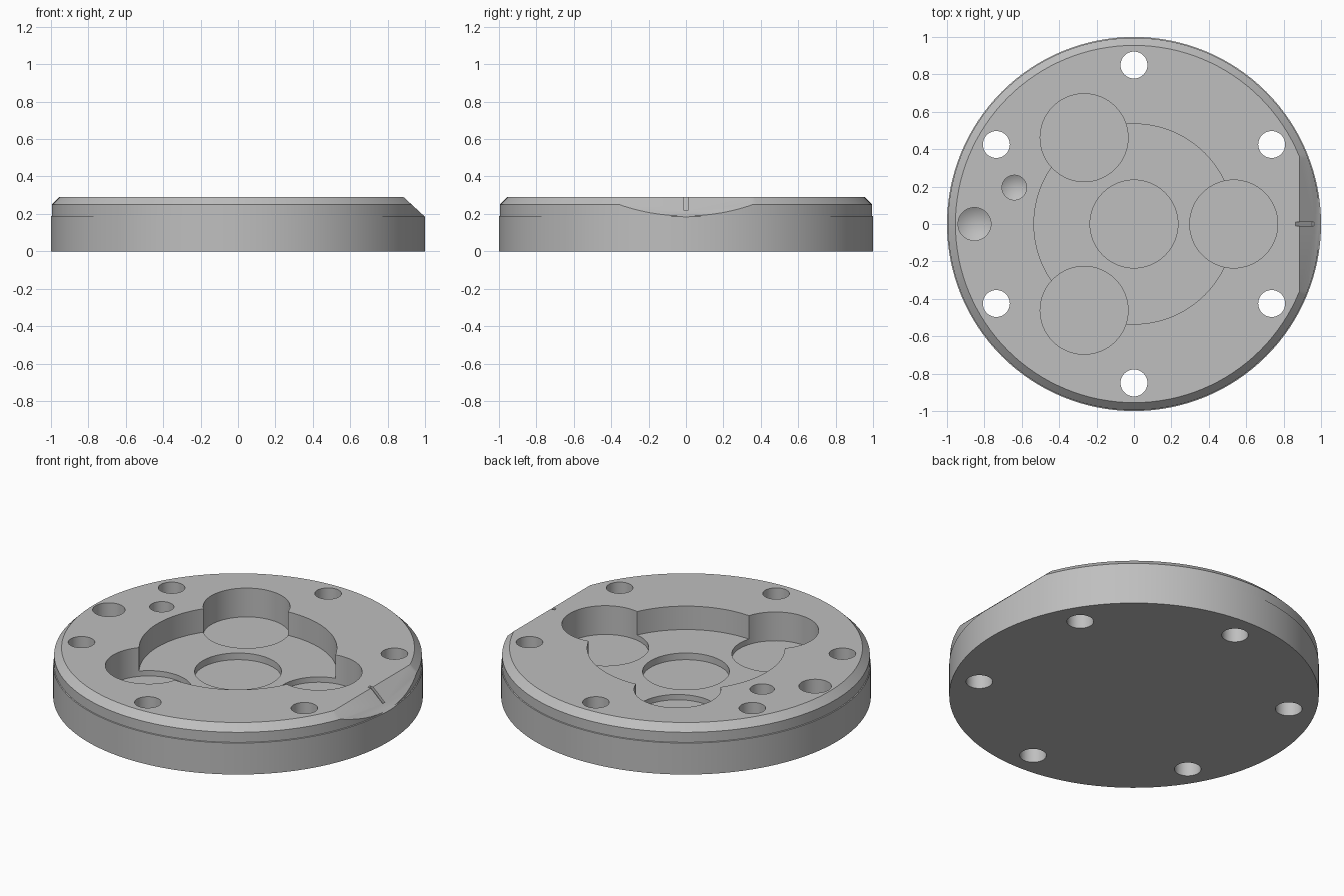
import bpy, bmesh, math
from mathutils import Vector

cube = bpy.data.objects.get("Cube")
if cube:
    bpy.data.objects.remove(cube, do_unlink=True)

TOP = 0.29
metal = bpy.data.materials.new("plain grey")
metal.use_nodes = True
grey = (0.52, 0.52, 0.52, 1)
metal.diffuse_color = grey
metal.node_tree.nodes["Principled BSDF"].inputs["Base Color"].default_value = grey


def add_object(name, bm):
    bmesh.ops.recalc_face_normals(bm, faces=bm.faces)
    mesh = bpy.data.meshes.new(name)
    bm.to_mesh(mesh)
    bm.free()
    mesh.materials.append(metal)
    obj = bpy.data.objects.new(name, mesh)
    bpy.context.collection.objects.link(obj)
    return obj


def lathe(name, profile, x=0, y=0, sides=64):
    """Solid of revolution from (radius, z) pairs; ends are capped."""
    bm = bmesh.new()
    rings = []
    for r, z in profile:
        if r == 0:
            rings.append([bm.verts.new((x, y, z))] * sides)
        else:
            angles = [math.tau * i / sides for i in range(sides)]
            rings.append([bm.verts.new((x + r * math.cos(a), y + r * math.sin(a), z))
                          for a in angles])
    for low, high in zip(rings, rings[1:]):
        for i in range(sides):
            j = (i + 1) % sides
            loop = dict.fromkeys((low[i], low[j], high[j], high[i]))
            bm.faces.new(list(loop))
    for ring in (rings[0], rings[-1]):
        if ring[0] is not ring[1]:
            bm.faces.new(ring)
    return add_object(name, bm)


def prism(name, outline, half_width):
    """Extrude an (x, z) outline along y."""
    bm = bmesh.new()
    face = bm.faces.new([bm.verts.new((x, -half_width, z)) for x, z in outline])
    out = bmesh.ops.extrude_face_region(bm, geom=[face])
    verts = [g for g in out["geom"] if isinstance(g, bmesh.types.BMVert)]
    bmesh.ops.translate(bm, verts=verts, vec=(0, 2 * half_width, 0))
    return add_object(name, bm)


def cut(body, cutter):
    mod = body.modifiers.new("cut", "BOOLEAN")
    mod.operation = "DIFFERENCE"
    mod.solver = "EXACT"
    mod.object = cutter
    bpy.context.view_layer.objects.active = body
    bpy.ops.object.modifier_apply(modifier=mod.name)
    bpy.data.objects.remove(cutter, do_unlink=True)


def pocket(r, floor, x=0, y=0, sides=64):
    return lathe("pocket_cutter", [(r, floor), (r, 0.5)], x, y, sides)


# Round body with a slight step on the side and a chamfered top rim
body = lathe("housing_plate", [(1, 0), (1, 0.188), (0.995, 0.19), (0.995, 0.25),
                               (0.955, TOP)], sides=128)

# Wide round recess, three lobes and the deeper centre seat
cut(body, pocket(0.535, 0.15, sides=96))
for k in range(3):
    a = math.tau * k / 3
    cut(body, pocket(0.235, 0.118, 0.533 * math.cos(a), 0.533 * math.sin(a)))
cut(body, pocket(0.235, 0.11))

# Six through holes on a bolt circle
for k in range(6):
    a = math.radians(30 + 60 * k)
    cut(body, pocket(0.072, -0.1, 0.85 * math.cos(a), 0.85 * math.sin(a), 48))

# Two blind drilled holes with conical bottoms
for r, x, y in ((0.088, -0.853, 0), (0.066, -0.64, 0.195)):
    cut(body, lathe("drill_cutter", [(0, 0.13 - r * 0.6), (r, 0.13), (r, 0.5)], x, y, 48))

# Sloped flat on the left edge
start, end = Vector((0.885, TOP)), Vector((0.995, 0.189))
slope = (end - start).normalized()
a, b = start - slope * 0.2, start + slope * 0.4
cut(body, prism("flat_cutter", [a, b, (b.x, a.y)], 0.7))

# Thin index groove running down the sloped flat
normal = Vector((-slope.y, slope.x))
p, q = start - slope * 0.03, start + slope * 0.105
groove = [p - normal * 0.015, q - normal * 0.015, q + normal * 0.05, p + normal * 0.05]
cut(body, prism("groove_cutter", groove, 0.01))

# Smooth walls with crisp edges
bpy.ops.object.select_all(action="DESELECT")
body.select_set(True)
bpy.context.view_layer.objects.active = body
bpy.ops.object.shade_smooth_by_angle(angle=math.radians(25))
